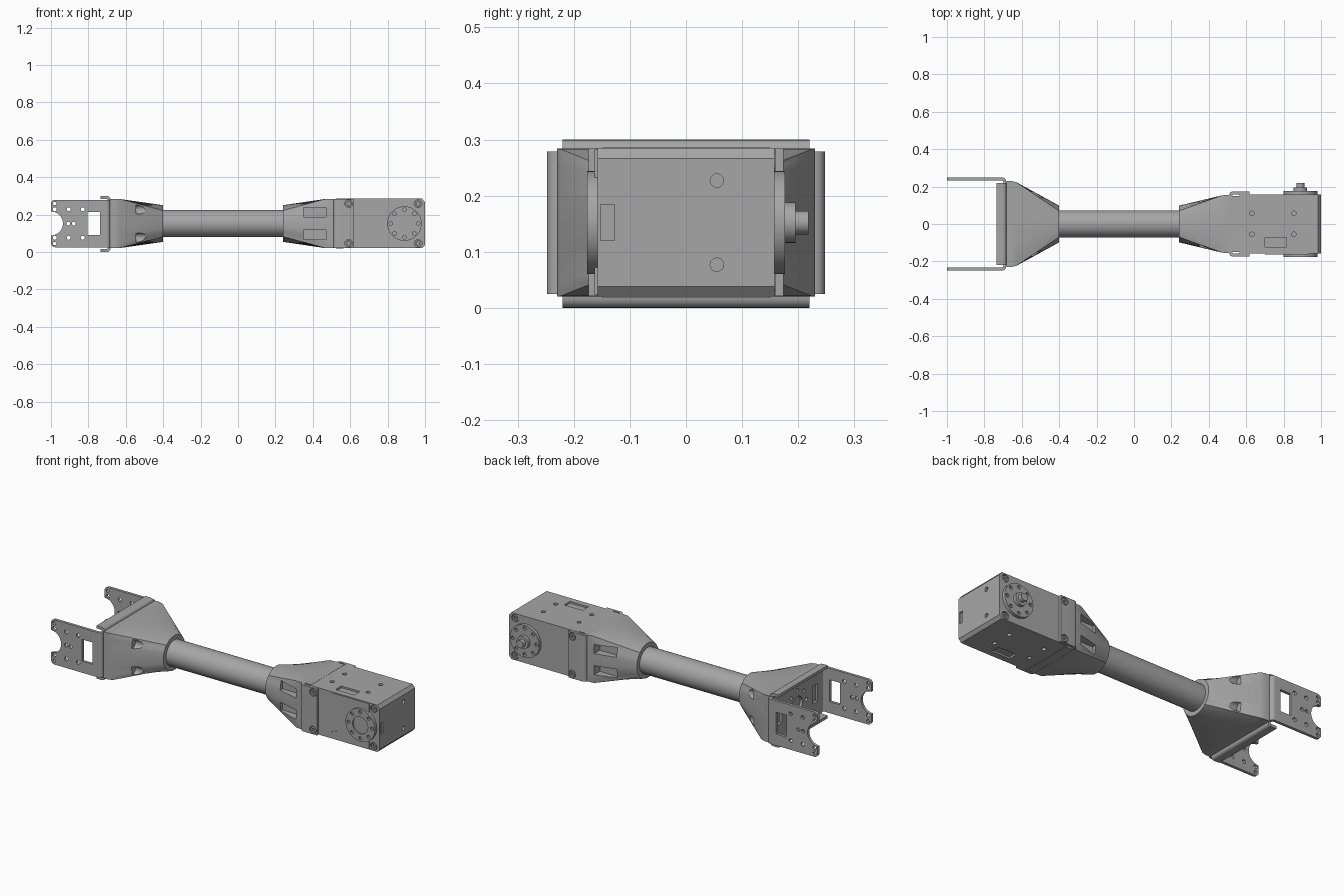
import bpy, bmesh, math
from mathutils import Vector

if "Cube" in bpy.data.objects:
    bpy.data.objects.remove(bpy.data.objects["Cube"], do_unlink=True)

MID = 0.152  # height of the long axis
grey = bpy.data.materials.new("machined grey")
grey.use_nodes = True
COLOUR = (0.38, 0.38, 0.38, 1)
grey.diffuse_color = COLOUR
grey.node_tree.nodes["Principled BSDF"].inputs["Base Color"].default_value = COLOUR


def place(axis, a, b, h):
    return {"x": (h, a, b), "y": (a, h, b), "z": (a, b, h)}[axis]


def add_prism(bm, points, axis, lo, hi):
    """Extrude a 2D outline along an axis."""
    ends = [[bm.verts.new(place(axis, a, b, h)) for a, b in points] for h in (lo, hi)]
    faces = [bm.faces.new(e) for e in ends]
    n = len(points)
    for i in range(n):
        j = (i + 1) % n
        faces.append(bm.faces.new((ends[0][i], ends[0][j], ends[1][j], ends[1][i])))
    bmesh.ops.recalc_face_normals(bm, faces=faces)


def circle(a, b, r, n=24):
    return [(a + r * math.cos(math.tau * i / n), b + r * math.sin(math.tau * i / n)) for i in range(n)]


def rect(a0, a1, b0, b1):
    return [(a0, b0), (a1, b0), (a1, b1), (a0, b1)]


def rounded(points, radii, steps=5):
    """Round the corners of an outline."""
    out = []
    for i, r in enumerate(radii):
        p, q, s = (Vector(points[k % len(points)]) for k in (i - 1, i, i + 1))
        if not r:
            out.append(tuple(q))
            continue
        u, v = q + (p - q).normalized() * r, q + (s - q).normalized() * r
        for k in range(steps + 1):
            t = k / steps
            out.append(tuple(u * (1 - t) ** 2 + q * 2 * t * (1 - t) + v * t * t))
    return out


def finish(name, bm):
    mesh = bpy.data.meshes.new(name)
    bm.to_mesh(mesh)
    bm.free()
    mesh.materials.append(grey)
    obj = bpy.data.objects.new(name, mesh)
    bpy.context.collection.objects.link(obj)
    return obj


def solid(name, *prisms):
    bm = bmesh.new()
    for p in prisms:
        add_prism(bm, *p)
    return finish(name, bm)


def activate(obj):
    bpy.ops.object.select_all(action="DESELECT")
    obj.select_set(True)
    bpy.context.view_layer.objects.active = obj


def cut(obj, prisms):
    """Subtract a set of prisms from a part."""
    tool = solid("cutter", *prisms)
    tool.hide_render = True
    mod = obj.modifiers.new("cut", "BOOLEAN")
    mod.operation, mod.solver, mod.object = "DIFFERENCE", "EXACT", tool
    activate(obj)
    bpy.ops.object.modifier_apply(modifier=mod.name)
    bpy.data.objects.remove(tool, do_unlink=True)


def funnel(name, sections, n=64):
    """Loft from a round section to rectangular ones: (x, half y, half z, round?)."""
    bm = bmesh.new()
    rings = []
    for x, w, h, is_round in sections:
        ring = []
        for i in range(n):
            c, s = math.cos(math.tau * i / n), math.sin(math.tau * i / n)
            if not is_round:
                c, s = (max(-1, min(1, k * math.sqrt(2))) for k in (c, s))
            ring.append(bm.verts.new((x, w * c, MID + h * s)))
        rings.append(ring)
    for r0, r1 in zip(rings, rings[1:]):
        for i in range(n):
            j = (i + 1) % n
            bm.faces.new((r0[i], r0[j], r1[j], r1[i]))
    bm.faces.new(rings[0])
    bm.faces.new(rings[-1])
    bmesh.ops.recalc_face_normals(bm, faces=bm.faces)
    return finish(name, bm)


def channel(name, axis, web, tip, half, thick, mid, lo, hi, corner=0):
    """Bent sheet bracket: a web with two arms reaching from web to tip."""
    d = math.copysign(thick, tip - web)
    pts = [(tip, mid - half), (web, mid - half), (web, mid + half), (tip, mid + half),
           (tip, mid + half - thick), (web + d, mid + half - thick),
           (web + d, mid - half + thick), (tip, mid - half + thick)]
    bm = bmesh.new()
    add_prism(bm, rounded(pts, [0, .022, .022, 0, 0, .008, .008, 0]), axis, lo, hi)
    if corner:
        edges = [e for e in bm.edges if all(abs(v.co.x - tip) < 1e-4 for v in e.verts)
                 and abs(e.verts[0].co.z - e.verts[1].co.z) < 1e-4]
        bmesh.ops.bevel(bm, geom=edges, offset=corner, segments=4, profile=.5, affect="EDGES")
    return finish(name, bm)


# Tube
solid("tube", (circle(0, MID, .073, 64), "x", -.42, .26))

# Wide funnel with axial screw pockets
wide = funnel("wide_funnel", [(-.40, .098, .098, True), (-.63, .224, .131, False),
                              (-.655, .23, .132, False), (-.684, .23, .132, False)])
cut(wide, [(circle(sy * .165, MID + sz * .075, .024), "x", -.545, -.3)
           for sy in (-1, 1) for sz in (-1, 1)])

# Narrow funnel with side slots
narrow = funnel("narrow_funnel", [(.24, .098, .098, True), (.47, .153, .132, False),
                                  (.515, .157, .132, False)])
cut(narrow, [(rect(.35, .47, MID + s * .06 - .026, MID + s * .06 + .026), "y", *sorted((t * .1, t * .25)))
             for s in (-1, 1) for t in (-1, 1)])

# Fork bracket: two drilled arms with an open notch, and a drilled web
web_holes = [(circle(0, MID, .045, 32), "x", -.8, -.65)]
web_holes += [(circle(a, b, .011, 12), "x", -.8, -.65) for a, b in circle(0, MID, .08, 8)]
web_holes += [(rect(s * .16 - .022, s * .16 + .022, MID - .05, MID + .05), "x", -.8, -.65) for s in (-1, 1)]
arm_holes = [(circle(-1, MID, .064, 32), "y", -.3, .3),
             (rect(-.805, -.738, MID - .062, MID + .062), "y", -.3, .3)]
arm_holes += [(circle(x, MID + s * .076, .011, 12), "y", -.3, .3) for x in (-.98, -.905, -.83) for s in (-1, 1)]
arm_holes += [(circle(-.98, MID + s * .107, .009, 12), "y", -.3, .3) for s in (-1, 1)]
arm_holes += [(circle(x, MID, .01, 12), "y", -.3, .3) for x in (-.907, -.878)]
fork = channel("fork_bracket", "z", -.683, -1, .248, .016, 0, .025, .279, .022)
cut(fork, arm_holes)
cut(fork, web_holes)
lips = channel("fork_bracket_lips", "y", -.682, -.735, .15, .016, .15, -.22, .22)
cut(lips, web_holes)

# Motor bracket: side tabs, plus upper and lower lips
tabs = channel("motor_bracket", "z", .51, .617, .174, .015, 0, .021, .284)
channel("motor_bracket_lips", "y", .512, .565, .134, .014, MID, -.15, .15)

# Motor case with chamfered end
case = solid("motor_case", ([(.565, .02), (.985, .02), (1, .038), (1, .266), (.985, .285), (.565, .285)],
                            "y", -.158, .158))
details = [(circle(x, y, .012, 16), "z", lo, hi) for x in (.63, .855) for y in (-.055, .057)
           for lo, hi in ((0, .035), (.27, .32))]
details += [(rect(.70, .815, -.124, -.072), "z", lo, hi) for lo, hi in ((0, .03), (.275, .32))]
details += [(circle(.055, MID + s * .075, .012, 16), "x", .98, 1.1) for s in (-1, 1)]
details += [(rect(-.152, -.127, .12, .184), "x", .99, 1.1)]
cut(case, details)
for s in (-1, 1):
    for part, x, face in ((case, .963, .158), (tabs, .592, .174)):
        spots = [(x, MID + t * .106) for t in (-1, 1)]
        cut(part, [(circle(*p, .021), "y", *sorted((s * (face - .012), s * .25))) for p in spots])

# Socket-head screws
for s, side in ((-1, "front"), (1, "back")):
    for x, face in ((.963, .158), (.592, .174)):
        for t in (-1, 1):
            screw = solid(side + "_screw", (circle(x, MID + t * .106, .017), "y",
                                            *sorted((s * (face - .02), s * (face - .002)))))
            cut(screw, [(circle(x, MID + t * .106, .009, 6), "y", *sorted((s * (face - .012), s * .3)))])

# Stepped front cover
steps = [(.70, .282), (.70, .245), (.745, .228), (.745, .076), (.70, .059), (.70, .023)]
cover = solid("front_cover", (steps + [(.935, .023), (.935, .282)], "y", -.163, -.156))
solid("case_seam", (rect(.657, .661, .021, .284), "y", -.16, -.157))

# Output discs with bolt circles
for s, side in ((-1, "front"), (1, "back")):
    disc = solid(side + "_disc", (circle(.89, MID, .092, 48), "y", *sorted((s * .15, s * .176))))
    bolts = [(circle(x, z, .01, 12), "y", *sorted((s * .164, s * .3))) for x, z in circle(.89, MID, .074, 8)]
    if s < 0:
        bolts.append((circle(.89, MID, .048, 32), "y", -.3, -.168))
    cut(disc, bolts)
solid("back_hub", (circle(.89, MID, .036, 32), "y", .17, .195))
solid("back_shaft", (circle(.89, MID, .021, 24), "y", .19, .218))

# Smooth the round surfaces, keep edges sharp
for obj in bpy.context.collection.objects:
    if obj.type == "MESH" and obj.data.materials and obj.data.materials[0] == grey:
        activate(obj)
        bpy.ops.object.shade_smooth_by_angle(angle=math.radians(30))
